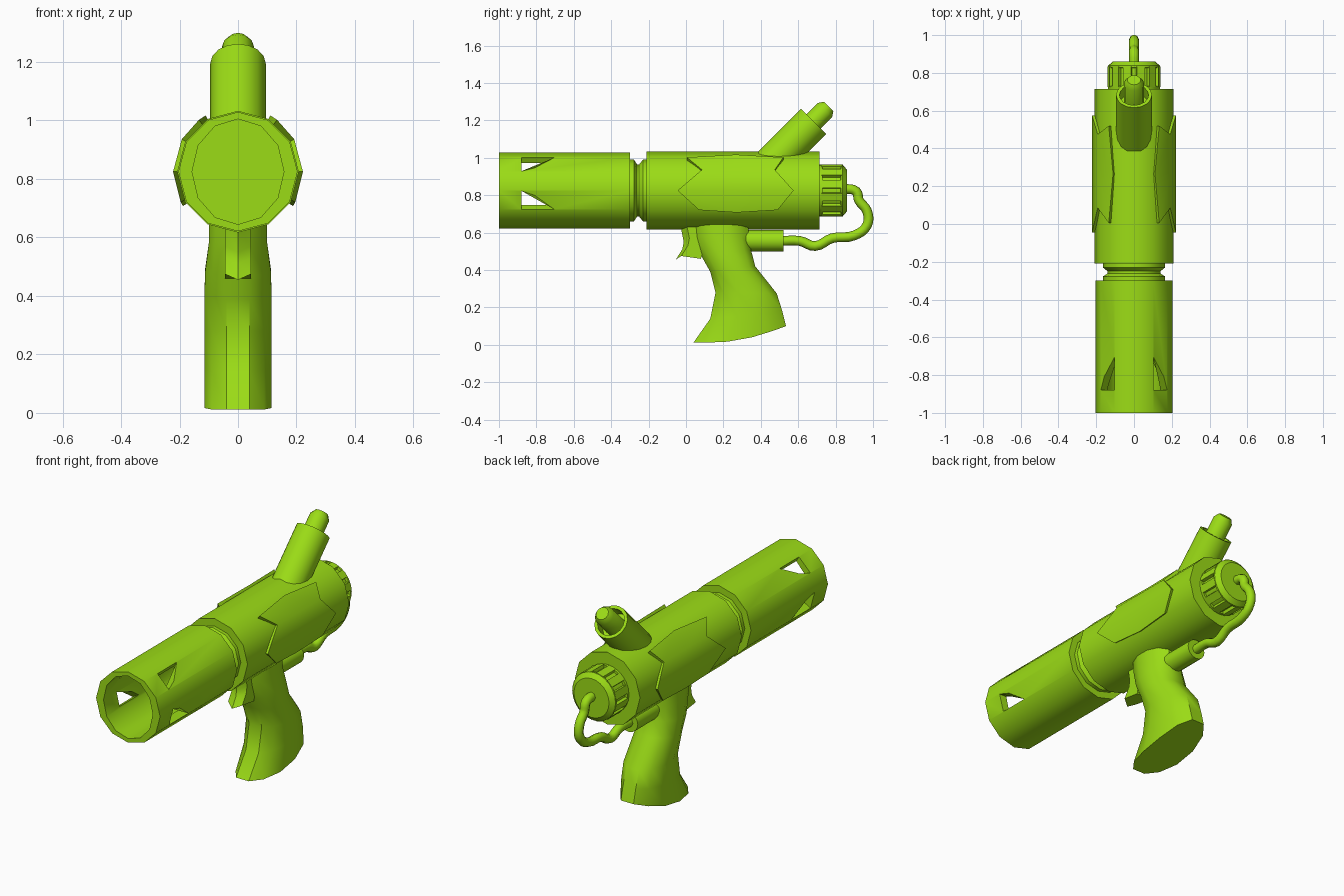
import bpy, bmesh, math
from mathutils import Matrix, Vector

if "Cube" in bpy.data.objects:
    bpy.data.objects.remove(bpy.data.objects["Cube"])

AXIS = 0.825  # height of the barrel axis
lime = bpy.data.materials.new("lime")
lime.diffuse_color = (0.33, 0.72, 0.008, 1)
lime.use_nodes = True
lime.node_tree.nodes["Principled BSDF"].inputs["Base Color"].default_value = lime.diffuse_color


def finish(name, bm):
    bmesh.ops.recalc_face_normals(bm, faces=bm.faces)
    me = bpy.data.meshes.new(name)
    bm.to_mesh(me)
    bm.free()
    ob = bpy.data.objects.new(name, me)
    bpy.context.collection.objects.link(ob)
    me.materials.append(lime)
    return ob


def loft(bm, rings):
    """Skin closed rings of points and cap both ends."""
    vs = [[bm.verts.new(p) for p in r] for r in rings]
    n = len(vs[0])
    for a, b in zip(vs, vs[1:]):
        for i in range(n):
            j = (i + 1) % n
            bm.faces.new((a[i], a[j], b[j], b[i]))
    bm.faces.new(vs[0])
    bm.faces.new(vs[-1])


def lathe(name, profile, n=12, at=(0, 0, AXIS), tilt=0):
    """Profile of (radius, y) or ((rx, rz), y) turned about the y axis."""
    m = Matrix.Translation(at) @ Matrix.Rotation(tilt, 4, 'X')
    rings = []
    for r, y in profile:
        rx, rz = r if isinstance(r, tuple) else (r, r)
        rings.append([m @ Vector((rx * math.sin(t), y, rz * math.cos(t)))
                      for t in (2 * math.pi * i / n for i in range(n))])
    bm = bmesh.new()
    loft(bm, rings)
    return finish(name, bm)


def around(r, deg, y, side=1):
    a = math.radians(deg)
    return Vector((side * r * math.sin(a), y, AXIS + r * math.cos(a)))


# Muzzle tube, hollow with oval bore
bore = (0.157, 0.18)
muzzle = lathe("muzzle_tube", [(bore, -0.33), (bore, -1), (0.204, -1), (0.204, -0.3), (0.1, -0.3)])

# Triangular vents cut through the muzzle
bm = bmesh.new()
for side in (1, -1):
    for wide, tip in ((30.5, 59.5), (119.5, 90.5)):
        loft(bm, [[around(r, wide, -0.88, side), around(r, wide, -0.705, side),
                   around(r, tip, -0.88, side)] for r in (0.12, 0.26)])
cutter = finish("vent_cutter", bm)
cutter.hide_render = True
mod = muzzle.modifiers.new("vents", 'BOOLEAN')
mod.operation, mod.object, mod.solver = 'DIFFERENCE', cutter, 'EXACT'
bpy.context.view_layer.objects.active = muzzle
bpy.ops.object.modifier_apply(modifier="vents")
bpy.data.objects.remove(cutter)

# Neck and main body
lathe("neck", [(0.165, -0.32), (0.165, -0.278), (0.14, -0.262), (0.14, -0.25), (0.165, -0.23), (0.165, -0.19)])
lathe("body", [(0.208, -0.21), (0.208, 0.715)])

# Side plates wrapped over three facets
cols = ([(37, 0.005), (60, 0.085), (90, -0.045), (118, 0.07)],
        [(30, 0.265), (60, 0.265), (90, 0.265), (122, 0.27)],
        [(37, 0.52), (60, 0.475), (90, 0.575), (118, 0.49)])
for side, label in ((1, "right"), (-1, "left")):
    bm = bmesh.new()
    rings = []
    for col in cols:
        rings.append([around(0.222, a, y, side) for a, y in col] +
                     [around(0.197, a, y, side) for a, y in reversed(col)])
    vs = [[bm.verts.new(p) for p in r] for r in rings]
    for a, b in zip(vs, vs[1:]):
        for i in range(8):
            j = (i + 1) % 8
            bm.faces.new((a[i], a[j], b[j], b[i]))
    for e in (vs[0], vs[-1]):
        for i in range(3):
            bm.faces.new((e[i], e[i + 1], e[6 - i], e[7 - i]))
    finish("side_plate_" + label, bm)

# Rear knob with ribs
lathe("knob", [(0.138, 0.705), (0.138, 0.73), (0.124, 0.73), (0.124, 0.825),
               (0.138, 0.828), (0.138, 0.838), (0.112, 0.86)], 24)
bm = bmesh.new()
for k in range(12):
    m = (Matrix.Translation((0, 0.78, AXIS)) @ Matrix.Rotation(math.radians(15 + 30 * k), 4, 'Y')
         @ Matrix.Translation((0, 0, 0.125)) @ Matrix.Diagonal((0.044, 0.11, 0.028, 1)))
    bmesh.ops.create_cube(bm, size=1, matrix=m)
finish("knob_ribs", bm)

# Slanted filler socket and plug
end = (0, 0.683, 1.195)
lathe("filler_socket", [(0.095, -0.4), (0.095, 0), (0.077, 0), (0.077, -0.07)], 16, end, math.radians(45))
lathe("filler_plug", [(0.054, -0.12), (0.054, 0.085), (0.036, 0.112)], 12, end, math.radians(45))

# Grip: front point, back point, half width per ring
spec = [(0.04, 0.68, 0.33, 0.68, 0.1), (0.05, 0.58, 0.335, 0.58, 0.1),
        (0.085, 0.47, 0.347, 0.51, 0.112), (0.13, 0.39, 0.37, 0.42, 0.115),
        (0.158, 0.28, 0.485, 0.275, 0.115), (0.13, 0.14, 0.515, 0.18, 0.115),
        (0.04, 0.012, 0.535, 0.1, 0.115)]
rings = []
n = 12
for k, (fy, fz, by, bz, w) in enumerate(spec):
    ring = []
    for i in range(n):
        t = 2 * math.pi * (i + 0.5) / n
        c = max(-1, min(1, math.cos(t) / math.cos(math.pi / n)))
        s = max(-1, min(1, math.sin(t) / math.cos(math.pi / n)))
        u = (1 - c) / 2
        sag = 0.03 * math.sin(math.pi * u) if k == len(spec) - 1 else 0
        ring.append((w * math.copysign(abs(s) ** 0.8, s), fy + (by - fy) * u,
                     max(0, fz + (bz - fz) * u - sag)))
    rings.append(ring)
bm = bmesh.new()
loft(bm, rings)
finish("grip", bm)

# Trigger with a pointed front ridge: (front y, front z, back y, back z)
bm = bmesh.new()
loft(bm, [[(0, fy, fz), (0.045, fy + 0.03, fz + 0.02), (0.045, by, bz),
           (-0.045, by, bz), (-0.045, fy + 0.03, fz + 0.02)]
          for fy, fz, by, bz in ((-0.03, 0.64, 0.08, 0.65), (-0.012, 0.55, 0.09, 0.55),
                                 (-0.02, 0.51, 0.09, 0.5), (-0.055, 0.455, 0.08, 0.46))])
finish("trigger", bm)

# Hose fitting and hose
lathe("hose_fitting", [(0.057, 0.28), (0.057, 0.52)], 16, (0, 0, 0.557))
path = [(0.5, 0.555), (0.61, 0.555), (0.69, 0.528), (0.78, 0.57), (0.9, 0.585), (0.968, 0.64),
        (0.968, 0.715), (0.925, 0.772), (0.91, 0.82), (0.84, 0.835)]
cu = bpy.data.curves.new("hose", 'CURVE')
cu.dimensions, cu.bevel_depth, cu.bevel_resolution, cu.resolution_u = '3D', 0.026, 2, 4
sp = cu.splines.new('BEZIER')
sp.bezier_points.add(len(path) - 1)
for p, (y, z) in zip(sp.bezier_points, path):
    p.co = (0, y, z)
    p.handle_left_type = p.handle_right_type = 'AUTO'
cu.materials.append(lime)
bpy.context.collection.objects.link(bpy.data.objects.new("hose", cu))

# Smooth shading with sharp edges kept
for ob in bpy.data.objects:
    ob.select_set(ob.type == 'MESH')
bpy.context.view_layer.objects.active = muzzle
bpy.ops.object.shade_smooth_by_angle(angle=math.radians(35))
